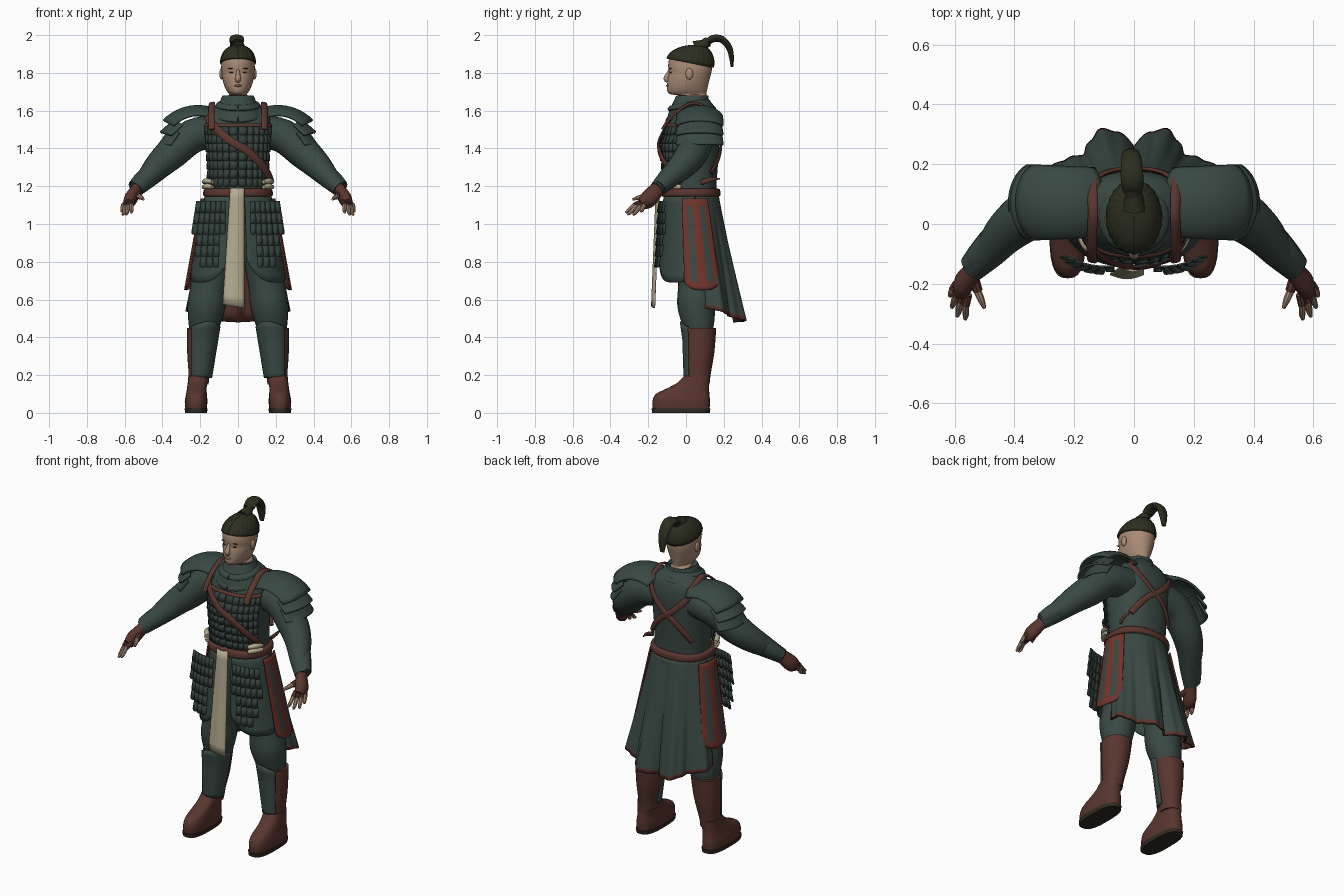
import bpy, bmesh
from math import sin, cos, pi, radians, copysign
from mathutils import Vector

if "Cube" in bpy.data.objects:
    bpy.data.objects.remove(bpy.data.objects["Cube"])

COLOURS = {
    "cloth_green": (.041, .065, .056), "armour_green": (.033, .052, .046),
    "leather_brown": (.100, .036, .028), "cloth_red": (.165, .034, .026),
    "sash_cream": (.46, .41, .28), "skin": (.40, .26, .18),
    "lips": (.30, .17, .12), "hair_black": (.026, .027, .014), "sole_dark": (.03, .024, .017)}
MATS = {}
for key, rgb in COLOURS.items():
    m = MATS[key] = bpy.data.materials.new(key)
    m.use_nodes = True
    m.diffuse_color = (*rgb, 1)
    bsdf = m.node_tree.nodes["Principled BSDF"]
    bsdf.inputs["Base Color"].default_value = (*rgb, 1)
    bsdf.inputs["Roughness"].default_value = .8
GREEN, ARMOUR, BROWN, RED, CREAM, SKIN, LIPS, HAIR, SOLE = COLOURS


def finish(name, bm, mats, thick=0, mirror=False, angle=40):
    """Turn a bmesh into a shaded object with optional thickness and mirror."""
    bmesh.ops.recalc_face_normals(bm, faces=bm.faces)
    me = bpy.data.meshes.new(name)
    bm.to_mesh(me)
    bm.free()
    ob = bpy.data.objects.new(name, me)
    bpy.context.collection.objects.link(ob)
    for key in [mats] if isinstance(mats, str) else mats:
        me.materials.append(MATS[key])
    bpy.ops.object.select_all(action="DESELECT")
    ob.select_set(True)
    bpy.context.view_layer.objects.active = ob
    bpy.ops.object.shade_smooth_by_angle(angle=radians(angle))
    if thick:
        sol = ob.modifiers.new("Thickness", "SOLIDIFY")
        sol.thickness, sol.offset = thick, 0
    if mirror:
        ob.modifiers.new("Mirror", "MIRROR").use_clip = False
    return ob


def grid(name, rows, mats, closed=True, rule=None, **kw):
    """Skin rows of points; rule(u, v) picks a material slot."""
    bm = bmesh.new()
    vs = [[bm.verts.new(p) for p in row] for row in rows]
    n, h = len(vs[0]), len(vs) - 1
    w = n if closed else n - 1
    for i in range(h):
        for j in range(w):
            k = (j + 1) % n
            f = bm.faces.new((vs[i][j], vs[i][k], vs[i + 1][k], vs[i + 1][j]))
            if rule:
                f.material_index = rule((j + .5) / w, (i + .5) / h)
    if closed:
        bm.faces.new(vs[0])
        bm.faces.new(vs[-1])
    return finish(name, bm, mats, **kw)


def sheet(name, func, mats, nu=16, nv=12, thick=.008, **kw):
    rows = [[func(u / nu, v / nv) for u in range(nu + 1)] for v in range(nv + 1)]
    return grid(name, rows, mats, closed=False, thick=thick, **kw)


def curve(pts, steps=4):
    """Catmull-Rom interpolation of tuples of any length."""
    out = []
    for i in range(len(pts) - 1):
        a, b, c, d = (pts[max(0, min(len(pts) - 1, i + k))] for k in (-1, 0, 1, 2))
        for s in range(steps):
            t = s / steps
            out.append(tuple(q + t / 2 * (r - p + t * (2*p - 5*q + 4*r - e + t * (3*q - p - 3*r + e)))
                             for p, q, r, e in zip(a, b, c, d)))
    return out + [tuple(pts[-1])]


def oval(a, n=2):
    s, c = sin(a), cos(a)
    return copysign(abs(s) ** (2 / n), s), copysign(abs(c) ** (2 / n), c)


def ring(z, cx, rx, front, back, n=2, seg=28):
    pts = [oval(2 * pi * i / seg, n) for i in range(seg)]
    return [(cx + rx * s, (front + back) / 2 - (back - front) / 2 * c, z) for s, c in pts]


def loft(name, rings, mat, n=2, steps=3, **kw):
    return grid(name, [ring(*r, n=n) for r in curve(rings, steps)], mat, **kw)


def tube(name, pts, mat, flat=1, centre=None, sides=12, steps=4, **kw):
    """Sweep an oval along (x, y, z, radius); with a centre it lies flat like a strap."""
    pts, rows = curve(pts, steps), []
    for i, p in enumerate(pts):
        tan = (Vector(pts[min(i + 1, len(pts) - 1)][:3]) - Vector(pts[max(i - 1, 0)][:3])).normalized()
        pos, r = Vector(p[:3]), p[3]
        ref = pos - Vector(centre) if centre else Vector((1, 0, 0))
        side = (ref - tan * ref.dot(tan)).normalized()
        up = tan.cross(side)
        rows.append([pos + side * r * flat * cos(a) + up * r * sin(a)
                     for a in (2 * pi * k / sides for k in range(sides))])
    return grid(name, rows, mat, **kw)


def blob(name, loc, size, mat, mirror=False):
    bm = bmesh.new()
    bmesh.ops.create_uvsphere(bm, u_segments=14, v_segments=10, radius=1)
    for v in bm.verts:
        v.co = [c * s + o for c, s, o in zip(v.co, size, loc)]
    return finish(name, bm, mat, mirror=mirror)


def plates(name, func, cells, mat, **kw):
    """Overlapping scales; func(u, v, lift) places each corner."""
    bm = bmesh.new()
    shape = [(.03, 0), (.97, 0), (.97, .9), (.8, 1.04), (.2, 1.04), (.03, .9)]
    for c, r in cells:
        bm.faces.new([bm.verts.new(func(c + x, r + y, .007 * y)) for x, y in shape])
    return finish(name, bm, mat, thick=.006, **kw)


# Torso
TORSO = [(1.0, 0, .15, -.09, .16), (1.18, 0, .158, -.10, .16), (1.3, 0, .16, -.115, .168),
         (1.42, 0, .168, -.125, .175), (1.52, 0, .175, -.10, .178), (1.58, 0, .165, -.07, .168),
         (1.62, 0, .13, -.045, .15), (1.66, 0, .07, -.02, .12)]
loft("torso", TORSO, GREEN, n=2.4)


def on_torso(a, z, off=0):
    for lo, hi in zip(TORSO, TORSO[1:]):
        if z <= hi[0]:
            break
    t = (z - lo[0]) / (hi[0] - lo[0])
    _, _, rx, f, b = (p + (q - p) * t for p, q in zip(lo, hi))
    s, c = oval(a, 2.4)
    return ((rx + off) * s, (f + b) / 2 - ((b - f) / 2 + off) * c, z)


# Chest scales, trim and straps
plates("chest_scales", lambda u, v, lift: on_torso((u - 6) * .2, 1.52 - v * .046, .009 + lift),
       [(c, r) for c in range(12) for r in range(7)], ARMOUR)
MID = (0, .05, 1.4)


def strap(name, ends, width=.018, **kw):
    (a0, z0, o0), (a1, z1, o1) = ends
    pts = [(*on_torso(a0 + (a1 - a0) * t, z0 + (z1 - z0) * t, o0 + (o1 - o0) * t), width)
           for t in (i / 10 for i in range(11))]
    tube(name, pts, BROWN, flat=.4, centre=MID, sides=8, steps=2, **kw)


strap("chest_trim", [(-1.2, 1.525, .012), (1.2, 1.525, .012)], .01)
strap("chest_sash", [(-1.0, 1.57, .022), (1.3, 1.22, .022)], .021)
strap("back_strap", [(2.2, 1.59, .008), (4.0, 1.27, .012)], mirror=True)
tube("shoulder_strap", [(.14, -.125, 1.5, .017), (.142, -.075, 1.57, .017), (.138, .03, 1.64, .017),
                        (.14, .13, 1.605, .017), (.138, .17, 1.56, .017)], BROWN,
     flat=.4, centre=(.08, .05, 1.4), sides=8, mirror=True)

# Belt with side knots
loft("belt", [(1.145, 0, .174, -.125, .172), (1.153, 0, .184, -.133, .182), (1.18, 0, .182, -.131, .18),
              (1.188, 0, .17, -.12, .168)], BROWN, n=2.3)
for i, dz in enumerate((0, .028)):
    tube(f"belt_knot_{i}", [(.135, -.1, 1.195 + dz, .011), (.165, -.065, 1.2 + dz, .015),
                            (.182, -.025, 1.195 + dz, .011)], CREAM, mirror=True)
tube("strap_tail", [(.165, .08, 1.22, .014), (.175, .13, 1.235, .011), (.165, .18, 1.24, .003)], BROWN, flat=.5)

# Scarf
loft("scarf_collar", [(1.56, 0, .15, -.1, .14), (1.61, 0, .12, -.085, .13), (1.65, 0, .095, -.065, .122),
                      (1.68, 0, .082, -.05, .118), (1.67, 0, .065, -.03, .11)], GREEN)
for i in range(3):
    w, drop = .095 + .018 * i, .035 + .042 * i
    fold = [(w * sin(a), .016 - (.09 + .014 * i) * cos(a),
             1.65 - .016 * i - drop * (1 + cos(a)) / 2, .026) for a in (pi * k / 8 for k in range(17))]
    tube(f"scarf_fold_{i}", fold, GREEN, flat=.55, centre=MID, steps=2)

# Layered shoulder guards, each a domed shell
for k in range(3):
    def guard(u, v, k=k):
        t = -.55 + 1.6 * v if k == 0 else .5 + .2 * k + (.55 + .02 * k) * v
        p = (u - .5) * 2.4
        r = (1.05 - .015 * k + .13 * v ** 3) * (1 - .45 * (1 - cos(p)))
        return (.205 + .185 * r * sin(t), .072 + (.122 + .01 * v) * sin(p), 1.45 + .165 * r * cos(t) - .022 * k)
    sheet(f"shoulder_guard_{k}", guard, GREEN, thick=.012, mirror=True)

# Arms, bracers and gloved hands
tube("sleeve", [(.12, .07, 1.49, .088), (.24, .065, 1.465, .09), (.35, .03, 1.375, .086), (.42, -.02, 1.31, .074),
                (.48, -.09, 1.245, .057), (.54, -.152, 1.185, .042)], GREEN, sides=18, mirror=True)
tube("bracer", [(.475, -.06, 1.26, .05), (.51, -.1, 1.23, .047), (.548, -.14, 1.195, .038)], GREEN, mirror=True)
tube("glove", [(.525, -.135, 1.2, .038), (.545, -.165, 1.17, .042), (.57, -.2, 1.13, .046),
               (.578, -.232, 1.105, .033)], BROWN, flat=.75, mirror=True)
TIPS = [(.565, -.32, 1.06), (.592, -.31, 1.05), (.61, -.28, 1.048), (.617, -.242, 1.065)]
for i, tip in enumerate(TIPS):
    base, tip = Vector((.555 + .013 * i, -.235 + .012 * i, 1.118 - .002 * i)), Vector(tip)
    knuckle = base.lerp(tip, .42) + Vector((.004, -.003, .006))
    tube(f"glove_finger_{i}", [(*base, .014), (*knuckle, .0135)], BROWN, sides=8, mirror=True)
    tube(f"finger_{i}", [(*base, .011), (*knuckle, .0115), (*base.lerp(tip, .8), .0105), (*tip, .006)],
         SKIN, sides=8, mirror=True)
tube("glove_thumb", [(.54, -.175, 1.16, .02), (.522, -.225, 1.145, .016)], BROWN, sides=8, mirror=True)
tube("thumb", [(.53, -.21, 1.15, .013), (.513, -.25, 1.14, .012), (.5, -.282, 1.13, .006)], SKIN, sides=8, mirror=True)


# Skirt panels, all laid on one flaring oval
def on_skirt(a, z, off=0, pleat=0.0):
    f, b = (1.15 - z) / .65, pi - a
    k = 1 - f * pleat * (cos(9 * b) + .25 * cos(27 * b) + 1.2 * max(0, 1 - abs(b) * 6))
    return ((.175 + .118 * f + off) * k * sin(a), .025 + .045 * f - (.145 + .09 * f + off) * k * cos(a), z)


def back_skirt(off):
    def point(u, v):
        a = 1.75 + u * (2 * pi - 3.5)
        return on_skirt(a, 1.15 - v * (.67 - .075 * sin(a) ** 2), off, .085)
    return point


def front_skirt(u, v):
    return on_skirt(.2 + 1.5 * u, 1.15 - v * (.46 - .9 * abs(u - .5) ** 3), -.002)


def side_panel(u, v):
    return on_skirt(1.28 + .85 * u, 1.135 - v * (.485 - .3 * abs(u - .5) ** 3), .016)


def panel_stripes(u, v):
    return 1 if .14 < abs(u - .5) < .34 and .08 < v < .92 else 0


sheet("back_skirt", back_skirt(0), [GREEN, BROWN], nu=96, nv=28, rule=lambda u, v: int(v > .96))
sheet("back_skirt_lining", back_skirt(-.009), BROWN, nu=96, nv=12, thick=.004)
sheet("front_skirt", front_skirt, GREEN, nu=20, mirror=True)
sheet("side_panel", side_panel, [RED, GREEN], nu=22, nv=24, rule=panel_stripes, mirror=True)


# Hanging hip scales
def hip(u, v, lift):
    x = .065 + u * (.026 + .0015 * v)
    return (x, -.142 - .003 * v + 2.2 * max(0, x - .1) ** 2 - lift, 1.12 - v * .058)


plates("hip_scales", hip, [(c, r) for c in range(6) for r in range(6)
                           if r < 3 or (0 < c < 5 and (r < 5 or c < 4))], ARMOUR, mirror=True)


# Centre sash
def sash(u, v):
    left, right = -.04 - .04 * v, .032
    return (left + (right - left) * u, -.142 - .025 * v - .014 * sin(pi * u), 1.19 - (.615 + .02 * u) * v)


sheet("centre_sash", sash, CREAM, nu=8)

# Trousers, boot shafts, greaves and boots
tube("trousers", [(.08, .04, 1.1, .075), (.105, .045, .95, .092), (.13, .05, .8, .096), (.155, .055, .66, .098),
                  (.166, .055, .57, .101), (.178, .065, .48, .086), (.185, .07, .42, .07)], GREEN, sides=20, mirror=True)
loft("boot_shaft", [(.15, .208, .052, .0, .125), (.2, .205, .056, -.002, .13), (.32, .195, .074, -.008, .15),
                    (.45, .187, .084, -.01, .16)], BROWN, mirror=True)


def greave(u, v):
    a, w = (u - .5) * 2.3 - .38, 1 - v
    bulge = .03 * max(0, 1 - v * 4) * cos((u - .5) * pi)
    return (.203 - .018 * w + (.06 + .026 * w) * sin(a), .067 + .008 * w - (.074 + .017 * w) * cos(a) - bulge * .4,
            .185 + .27 * w + bulge)


sheet("greave", greave, GREEN, thick=.012, mirror=True)
loft("boot", [(.02, .222, .056, -.176, .125), (.06, .222, .06, -.178, .127), (.1, .22, .055, -.16, .124),
              (.13, .218, .052, -.1, .122), (.16, .214, .052, -.045, .124), (.195, .21, .053, -.01, .128)],
     BROWN, n=2.6, mirror=True)
loft("boot_sole", [(0, .222, .058, -.18, .126), (.022, .222, .061, -.182, .129)], SOLE, n=2.8, steps=1, mirror=True)

# Head and face
loft("head", [(1.6, 0, .056, -.01, .108), (1.672, 0, .056, -.015, .108), (1.686, 0, .046, -.08, .108),
              (1.702, 0, .058, -.098, .11), (1.73, 0, .072, -.1, .116), (1.77, 0, .083, -.097, .126),
              (1.8, 0, .087, -.09, .134), (1.83, 0, .089, -.094, .138), (1.87, 0, .084, -.09, .136),
              (1.91, 0, .066, -.06, .11), (1.925, 0, .045, -.02, .08)], SKIN, angle=60)
tube("nose", [(0, -.084, 1.818, .008), (0, -.096, 1.79, .012), (0, -.103, 1.77, .016), (0, -.093, 1.757, .013)], SKIN)
blob("eye", (.035, -.081, 1.802), (.012, .005, .0035), HAIR, True)
blob("brow", (.037, -.083, 1.824), (.018, .006, .0025), HAIR, True)
blob("mouth", (0, -.098, 1.732), (.022, .008, .006), LIPS)
blob("ear", (.088, .018, 1.795), (.011, .02, .03), SKIN, True)


# Combed hair, topknot and tail
def hair_cap(u, v):
    a, t = 2 * pi * u, v * pi / 2
    low = 1.852 + .024 * cos(a)
    r = max(cos(t), .01) ** .85 * (1 + .018 * cos(24 * a))
    return (.09 * r * sin(a), .022 + .035 * v - .12 * r * cos(a), low + (1.945 - low) * sin(t))


sheet("hair_cap", hair_cap, HAIR, nu=96, nv=10, angle=60)
tube("topknot", [(0, .05, 1.93, .04), (0, .09, 1.947, .03), (-.004, .115, 1.963, .022)], HAIR)
tube("topknot_band", [(-.004, .1, 1.955, .027), (-.004, .12, 1.966, .026)], SOLE)
tube("hair_tail", [(-.004, .11, 1.96, .018), (-.006, .145, 1.982, .02), (-.008, .19, 1.977, .019),
                   (-.01, .228, 1.935, .017), (-.01, .241, 1.88, .013), (-.01, .243, 1.83, .007)],
     HAIR, flat=1.9, sides=14)
